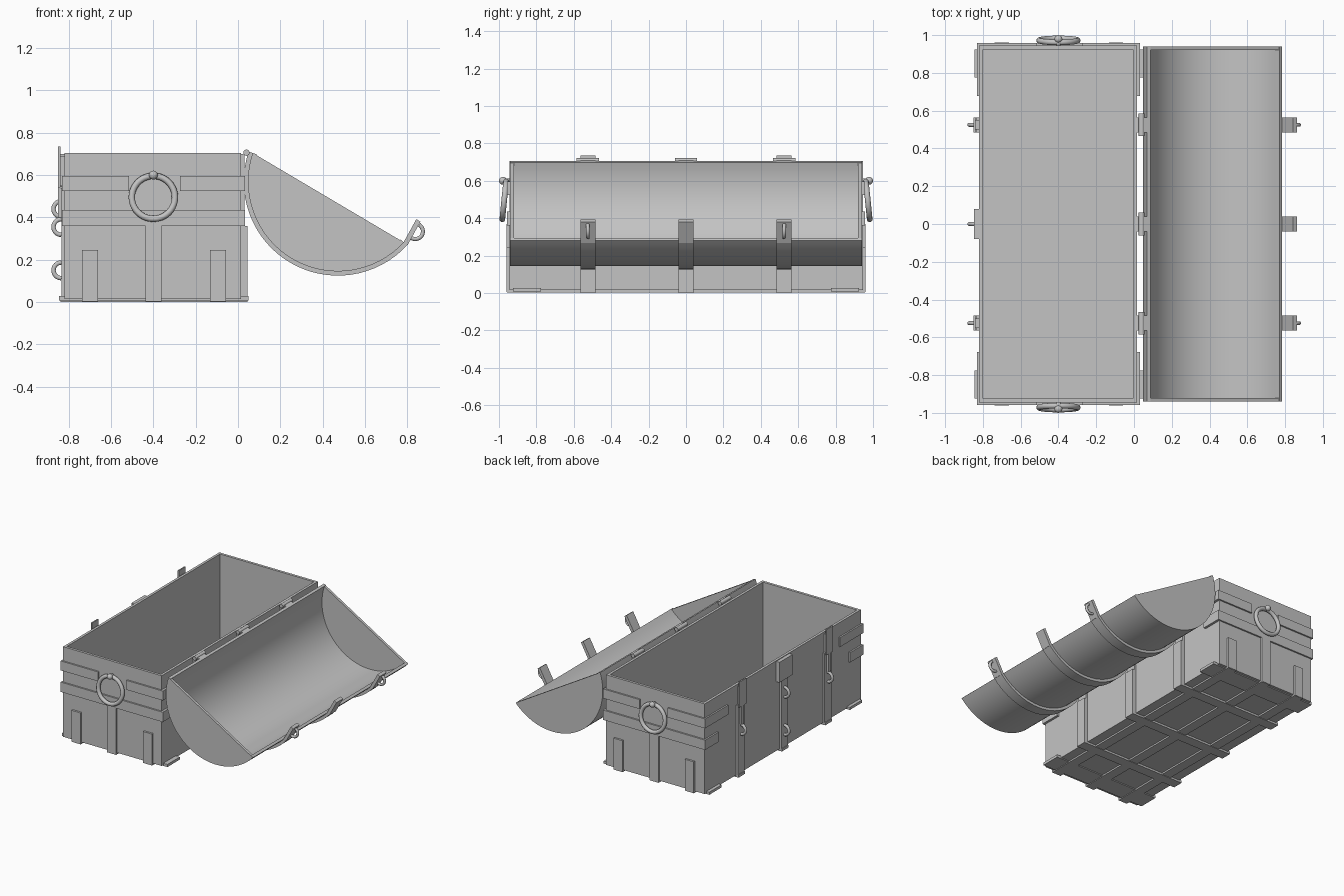
import bpy, bmesh, math
from mathutils import Vector

if "Cube" in bpy.data.objects:
    bpy.data.objects.remove(bpy.data.objects["Cube"])

grey = bpy.data.materials.new("plain_grey")
grey.diffuse_color = (0.55, 0.55, 0.55, 1)
grey.use_nodes = True
grey.node_tree.nodes["Principled BSDF"].inputs["Base Color"].default_value = grey.diffuse_color


def finish(name, bm, smooth=False):
    bmesh.ops.recalc_face_normals(bm, faces=bm.faces)
    me = bpy.data.meshes.new(name)
    bm.to_mesh(me)
    bm.free()
    me.materials.append(grey)
    ob = bpy.data.objects.new(name, me)
    bpy.context.collection.objects.link(ob)
    if smooth:
        bpy.ops.object.select_all(action='DESELECT')
        ob.select_set(True)
        bpy.context.view_layer.objects.active = ob
        bpy.ops.object.shade_smooth_by_angle(angle=math.radians(30))
    return ob


def box(name, x0, x1, y0, y1, z0, z1):
    bm = bmesh.new()
    bmesh.ops.create_cube(bm, size=1)
    for v in bm.verts:
        v.co = Vector(((x0 + x1) / 2 + v.co.x * (x1 - x0),
                       (y0 + y1) / 2 + v.co.y * (y1 - y0),
                       (z0 + z1) / 2 + v.co.z * (z1 - z0)))
    return finish(name, bm)


def prism(name, profile, y0, y1, smooth=False):
    """Extrude an xz outline along y."""
    bm = bmesh.new()
    f = bm.faces.new([bm.verts.new((x, y0, z)) for x, z in profile])
    ext = bmesh.ops.extrude_face_region(bm, geom=[f])["geom"]
    for v in ext:
        if isinstance(v, bmesh.types.BMVert):
            v.co.y = y1
    return finish(name, bm, smooth)


def half_ring(name, cx, y, cz, radius, thick, start):
    """Half loop of round bar lying in the xz plane."""
    cu = bpy.data.curves.new(name, 'CURVE')
    cu.dimensions = '3D'
    cu.bevel_depth = thick
    cu.bevel_resolution = 3
    cu.use_fill_caps = True
    sp = cu.splines.new('POLY')
    n = 17
    sp.points.add(n - 1)
    for i in range(n):
        a = start + math.pi * i / (n - 1)
        sp.points[i].co = (cx + radius * math.cos(a), y, cz + radius * math.sin(a), 1)
    cu.materials.append(grey)
    ob = bpy.data.objects.new(name, cu)
    bpy.context.collection.objects.link(ob)


X0, X1, Y, TOP = -0.82, 0.015, 0.945, 0.705
W = 0.02                      # wall thickness
BANDS = (-0.525, 0.0, 0.525)  # strap positions along the length

# Chest body: floor and four walls
box("floor", X0, X1, -Y, Y, 0.015, 0.035)
box("front_wall", X0, X0 + W, -Y, Y, 0.015, TOP)
box("back_wall", X1 - W, X1, -Y, Y, 0.015, TOP)
for s in (-1, 1):
    a, b = sorted((s * (Y - W), s * Y))
    box("end_wall", X0 + W, X1 - W, a, b, 0.015, TOP)

# Underside frame
for x in (-0.70, -0.40, -0.095):
    box("long_runner", x - 0.0375, x + 0.0375, -0.957, 0.957, 0.003, 0.02)
for y in BANDS:
    box("cross_runner", -0.84, 0.04, y - 0.04, y + 0.04, 0.0, 0.02)
for s in (-1, 1):
    box("end_runner", -0.845, 0.05, s * 0.85 - 0.075, s * 0.85 + 0.075, 0.008, 0.028)

# End fittings: straps, bands, ring handle
for s in (-1, 1):
    def end_plate(name, x0, x1, z0, z1, t=0.012):
        a, b = sorted((s * Y, s * (Y + t)))
        box(name, x0, x1, a, b, z0, z1)
    for x, h in ((-0.70, 0.245), (-0.40, 0.37), (-0.095, 0.245)):
        end_plate("end_strap", x - 0.0375, x + 0.0375, 0.005, h, 0.015)
    end_plate("lower_band", X0 - 0.012, X1 + 0.018, 0.36, 0.435)
    end_plate("upper_band", X0 - 0.012, -0.515, 0.525, 0.597)
    end_plate("upper_band", -0.275, X1 + 0.018, 0.525, 0.597)

    # Corner returns on the long sides
    for z0, z1, length in ((0.525, 0.597, 0.28), (0.36, 0.435, 0.16)):
        a, b = sorted((s * (Y + 0.012), s * (Y + 0.012 - length)))
        box("front_corner_band", X0 - 0.012, X0, a, b, z0, z1)
        box("back_corner_band", X1, X1 + 0.018, a, b, z0, z1)

    bpy.ops.mesh.primitive_torus_add(
        major_radius=0.102, minor_radius=0.015, major_segments=40, minor_segments=12,
        location=(-0.4, s * 0.972, 0.495), rotation=(math.pi / 2 + s * 0.1, 0, 0))
    ring = bpy.context.object
    ring.name = "ring_handle"
    bpy.ops.mesh.primitive_uv_sphere_add(segments=16, ring_count=10, radius=0.021,
                                         location=(-0.4, s * 0.979, 0.60))
    knob = bpy.context.object
    knob.name = "handle_knob"
    bpy.ops.mesh.primitive_cylinder_add(vertices=16, radius=0.012, depth=0.04,
                                        location=(-0.4, s * 0.96, 0.60),
                                        rotation=(math.pi / 2, 0, 0))
    pin = bpy.context.object
    pin.name = "handle_pin"
    for ob in (ring, knob, pin):
        ob.data.materials.append(grey)
        ob.data.shade_smooth()

# Front straps, latch plates and staples
for y in BANDS:
    box("front_strap", X0 - 0.015, X0, y - 0.04, y + 0.04, 0.0, 0.55)
    if y == 0:
        box("lock_plate", -0.848, X0, -0.08, 0.08, 0.545, 0.70)
        staples = (0.44, 0.15)
    else:
        box("latch_back", -0.84, X0, y - 0.025, y + 0.025, 0.55, 0.69)
        box("latch_tongue", -0.85, -0.84, y - 0.04, y + 0.04, 0.54, 0.735)
        box("latch_link", -0.85, -0.83, y - 0.015, y + 0.015, 0.40, 0.54)
        staples = (0.355,)
    for z in staples:
        half_ring("front_staple", -0.835, y, z, 0.037, 0.011, math.pi / 2)

# Back straps and hinges
for y in BANDS:
    box("back_strap", X1, 0.045, y - 0.04, y + 0.04, 0.0, 0.36)
    box("back_strap_upper", X1, 0.03, y - 0.04, y + 0.04, 0.36, 0.70)
    bpy.ops.mesh.primitive_cylinder_add(vertices=16, radius=0.015, depth=0.12,
                                        location=(0.04, y, 0.706), rotation=(math.pi / 2, 0, 0))
    hinge = bpy.context.object
    hinge.name = "hinge_barrel"
    hinge.data.materials.append(grey)
    bpy.ops.object.shade_smooth_by_angle()

# Open barrel lid
CX, CZ, A0, A1 = 0.472, 0.57, math.radians(161.5), math.radians(317.3)


def arc(r, n=32):
    return [(CX + r * math.cos(A0 + (A1 - A0) * i / n),
             CZ + r * math.sin(A0 + (A1 - A0) * i / n)) for i in range(n + 1)]


LY = 0.94
prism("lid_shell", arc(0.425) + arc(0.405)[::-1], -LY, LY, True)
for s in (-1, 1):
    a, b = sorted((s * (LY - 0.02), s * LY))
    prism("lid_end", arc(0.424), a, b, True)

# Lid straps with hanging tongues and loops
for y in BANDS:
    prism("lid_strap", arc(0.445) + arc(0.424)[::-1], y - 0.04, y + 0.04, True)
    prism("lid_tongue", [(0.782, 0.282), (0.801, 0.268), (0.862, 0.38), (0.843, 0.392)],
          y - 0.04, y + 0.04)
    if y:
        half_ring("lid_loop", 0.838, y, 0.334, 0.036, 0.01, -math.radians(120))
